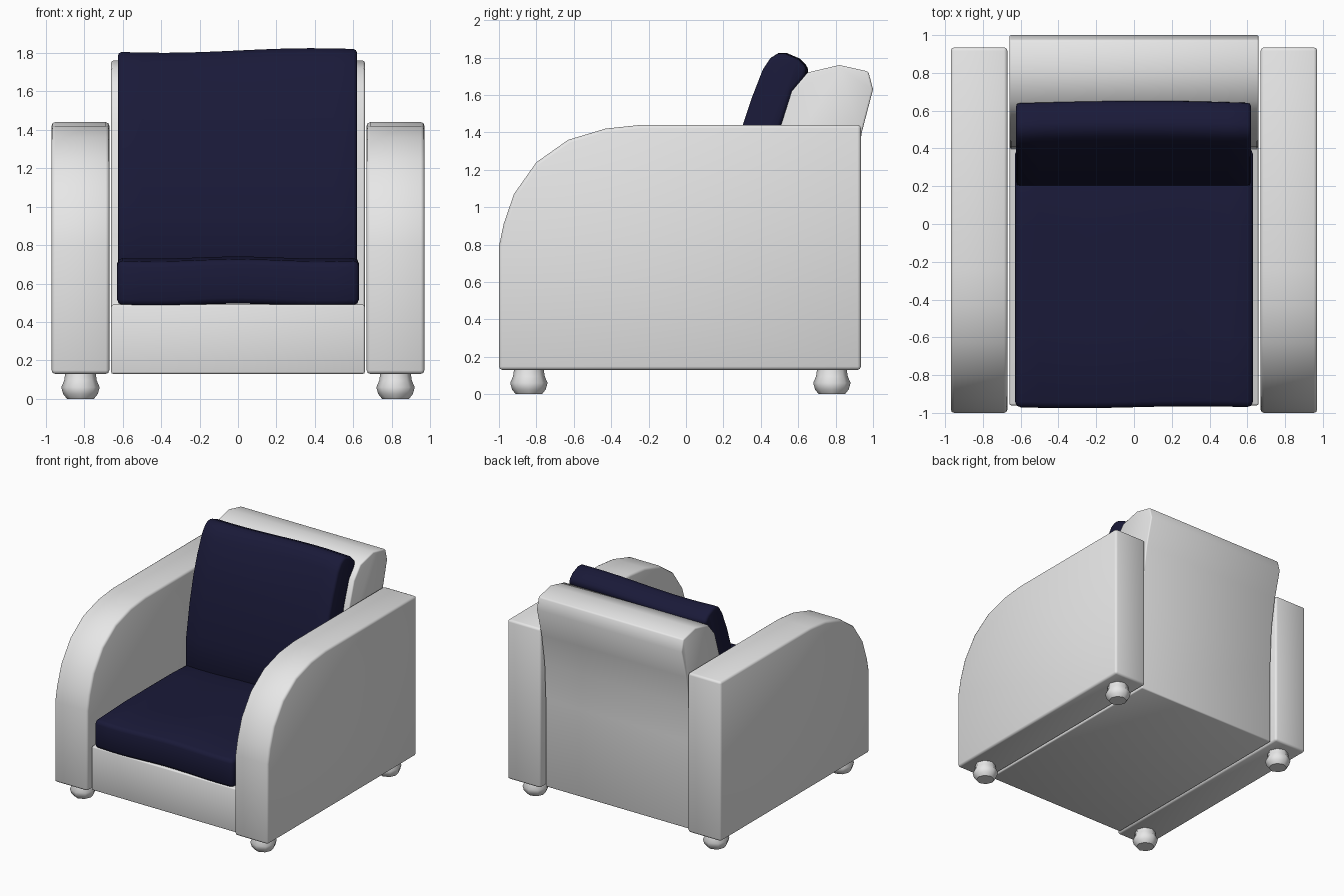
import bpy, bmesh, math

if "Cube" in bpy.data.objects:
    bpy.data.objects.remove(bpy.data.objects["Cube"])

def material(name, rgb):
    m = bpy.data.materials.new(name)
    m.diffuse_color = (*rgb, 1)
    m.use_nodes = True
    m.node_tree.nodes["Principled BSDF"].inputs["Base Color"].default_value = m.diffuse_color
    return m

GREY = material("light grey fabric", (0.8, 0.8, 0.8))
NAVY = material("navy fabric", (0.01, 0.01, 0.04))

def finish(bm, name, mat, bevel=0, segments=2):
    bmesh.ops.recalc_face_normals(bm, faces=bm.faces)
    me = bpy.data.meshes.new(name)
    bm.to_mesh(me)
    bm.free()
    me.materials.append(mat)
    ob = bpy.data.objects.new(name, me)
    bpy.context.collection.objects.link(ob)
    bpy.ops.object.select_all(action='DESELECT')
    bpy.context.view_layer.objects.active = ob
    ob.select_set(True)
    if bevel:
        b = ob.modifiers.new("bevel", 'BEVEL')
        b.width, b.segments, b.limit_method = bevel, segments, 'ANGLE'
        b.angle_limit = math.radians(50)
        bpy.ops.object.modifier_apply(modifier="bevel")
    bpy.ops.object.shade_smooth_by_angle(angle=math.radians(50))
    return ob

def prism(name, profile, x0, x1, mat, bevel, slices=1, warp=lambda x, y, z: (y, z)):
    """Extrude a (y, z) profile from x0 to x1, optionally bent by warp."""
    bm = bmesh.new()
    rings = []
    for i in range(slices + 1):
        x = x0 + (x1 - x0) * i / slices
        rings.append([bm.verts.new((x, *warp(x, y, z))) for y, z in profile])
    n = len(profile)
    for a, b in zip(rings, rings[1:]):
        for i in range(n):
            j = (i + 1) % n
            bm.faces.new((a[i], a[j], b[j], b[i]))
    bm.faces.new(rings[0])
    bm.faces.new(rings[-1])
    return finish(bm, name, mat, bevel)

# Arms: tall slabs with a rounded front shoulder
ARM = [(-1, .13), (-1, .79), (-.975, .91), (-.92, 1.07), (-.80, 1.24), (-.63, 1.36),
       (-.43, 1.42), (-.24, 1.44), (.935, 1.44), (.935, .13)]
for side, x in (("right", .67), ("left", -.97)):
    prism(side + "_arm", ARM, x, x + .30, GREY, .018)

# Frame: seat base and rolled backrest in one L-shaped profile
FRAME = [(-.96, .13), (-.96, .49), (.40, .49), (.41, .85), (.44, 1.1), (.505, 1.43),
         (.565, 1.62), (.65, 1.72), (.82, 1.76), (.975, 1.725), (1.0, 1.63),
         (.94, 1.40), (.90, 1.15), (.885, .85), (.885, .13)]
prism("seat_base_and_back", FRAME, -.66, .66, GREY, .01)

# Seat cushion with a slightly wavy outline
SEAT = [(-.97, .49), (-.97, .72), (-.6, .735), (0, .735), (.40, .72), (.40, .49)]
prism("seat_cushion", SEAT, -.63, .63, NAVY, .03, 10,
      lambda x, y, z: (y + .005 * math.sin(5 * x), z + .006 * math.cos(7 * x)))

# Back cushion leaning on the backrest
BACK = [(.20, .70), (.205, .95), (.25, 1.22), (.30, 1.43), (.35, 1.58), (.41, 1.73),
        (.45, 1.79), (.49, 1.815), (.53, 1.815), (.60, 1.785), (.645, 1.74), (.635, 1.70),
        (.57, 1.62), (.505, 1.43), (.44, 1.1), (.41, .70)]
prism("back_cushion", BACK, -.625, .62, NAVY, .02, 10,
      lambda x, y, z: (y + .012 * math.cos(2.5 * x) * (z > 1.6),
                       z + (.012 * math.sin(4 * x) - .002) * (z > 1.7)))

# Feet: faceted turned buns under the arms
FOOT = [(.07, 0), (.09, .025), (.1, .06), (.085, .095), (.078, .14)]
for sx, sn in ((1, "right"), (-1, "left")):
    for y, yn in ((-.84, "front"), (.78, "back")):
        bm = bmesh.new()
        rings = [[bm.verts.new((sx * .82 + r * math.cos(k * math.pi / 4),
                                y + r * math.sin(k * math.pi / 4), z)) for k in range(8)]
                 for r, z in FOOT]
        for a, b in zip(rings, rings[1:]):
            for k in range(8):
                m = (k + 1) % 8
                bm.faces.new((a[k], a[m], b[m], b[k]))
        bm.faces.new(rings[0])
        bm.faces.new(rings[-1])
        finish(bm, f"{yn}_{sn}_foot", GREY)
